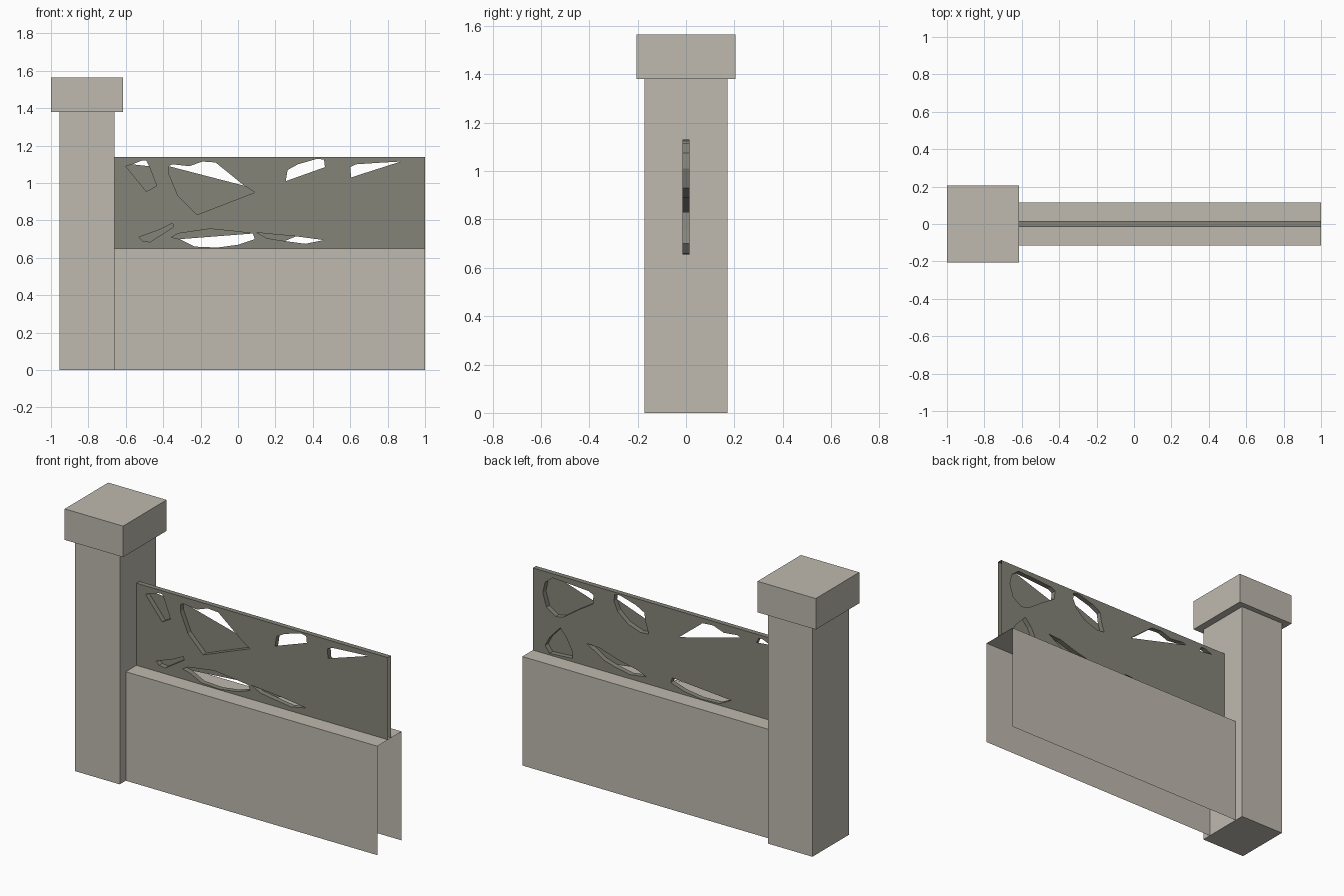
import bpy, bmesh

if "Cube" in bpy.data.objects:
    bpy.data.objects.remove(bpy.data.objects["Cube"])


def material(name, rgb):
    m = bpy.data.materials.new(name)
    m.diffuse_color = (*rgb, 1)
    m.use_nodes = True
    m.node_tree.nodes["Principled BSDF"].inputs["Base Color"].default_value = m.diffuse_color
    return m


STONE = material("light_stone", (0.52, 0.49, 0.43))
METAL = material("dark_grey_panel", (0.235, 0.23, 0.19))


def make(name, bm, mat):
    me = bpy.data.meshes.new(name)
    bm.to_mesh(me)
    bm.free()
    me.materials.append(mat)
    ob = bpy.data.objects.new(name, me)
    bpy.context.collection.objects.link(ob)


def box(name, x0, x1, hy, z0, z1, mat, skip=()):
    """Box symmetric in y; faces pointing along a skipped direction are left out."""
    bm = bmesh.new()
    bmesh.ops.create_cube(bm, size=1)
    for v in bm.verts:
        v.co = (x1 if v.co.x > 0 else x0, hy if v.co.y > 0 else -hy,
                z1 if v.co.z > 0 else z0)
    bm.normal_update()
    drop = [f for f in bm.faces
            if any(f.normal.dot(d) > 0.9 for d in skip)]
    bmesh.ops.delete(bm, geom=drop, context='FACES')
    make(name, bm, mat)


# Pillar, its cap and the low wall (open underneath and at both ends)
box("pillar", -0.955, -0.66, 0.172, 0, 1.38, STONE)
box("pillar_cap", -1, -0.615, 0.205, 1.38, 1.565, STONE)
box("low_wall", -0.66, 1, 0.115, 0, 0.65, STONE,
    skip=((0, 0, -1), (1, 0, 0), (-1, 0, 0)))

# Openings of the screen: outline, then the (start, count) run of points
# that is actually open in the front sheet and in the back sheet
holes = []


def hole(front, back, *pts):
    holes.append((front, back, pts))


hole((0, 7), (0, 4), (-.565, 1.10), (-.515, 1.12), (-.49, 1.12), (-.475, 1.09),
     (-.435, .985), (-.49, .955), (-.60, 1.09))
hole((0, 10), (0, 6), (-.37, 1.09), (-.35, 1.10), (-.26, 1.09), (-.19, 1.115),
     (-.12, 1.11), (.035, .985), (.09, .95), (-.22, .83), (-.32, .93), (-.37, 1.05))
hole((0, 6), (0, 10), (.255, 1.01), (.265, 1.07), (.32, 1.10), (.425, 1.13),
     (.46, 1.125), (.465, 1.085), (.44, 1.03), (.375, .975), (.29, .945), (.235, .95))
hole((0, 5), (0, 11), (.605, 1.03), (.60, 1.085), (.63, 1.10), (.78, 1.11),
     (.87, 1.115), (.92, 1.075), (.935, 1.01), (.91, .93), (.85, .89), (.80, .90), (.70, .97))
hole((0, 6), None, (-.53, .71), (-.42, .75), (-.35, .785), (-.345, .765),
     (-.47, .685), (-.51, .69))
hole((0, 10), (0, 6), (.08, .73), (.09, .70), (0, .67), (-.11, .655), (-.23, .66),
     (-.31, .70), (-.355, .71), (-.32, .73), (-.15, .755), (0, .74))
hole((5, 7), (0, 8), (.31, .715), (.43, .74), (.56, .78), (.645, .785), (.53, .715),
     (.46, .695), (.36, .675), (.25, .69), (.155, .705), (.10, .735), (.20, .725))
hole(None, (0, 7), (.82, .83), (.78, .785), (.74, .71), (.74, .67), (.89, .66),
     (.92, .70), (.89, .755))

HALF, TOP, BOTTOM, LEFT, RIGHT = 0.015, 1.14, 0.65, -0.66, 1.0


def loop(bm, pts, y):
    vs = [bm.verts.new((x, y, z)) for x, z in pts]
    return [bm.edges.new((a, b)) for a, b in zip(vs, vs[1:] + vs[:1])]


def sheet(name, y, side):
    """Flat sheet with its openings left out."""
    bm = bmesh.new()
    edges = loop(bm, [(LEFT, BOTTOM), (RIGHT, BOTTOM), (RIGHT, TOP), (LEFT, TOP)], y)
    for h in holes:
        if h[side]:
            start, count = h[side]
            pts = h[2]
            edges += loop(bm, [pts[(start + i) % len(pts)] for i in range(count)], y)
    bmesh.ops.triangle_fill(bm, use_beauty=True, use_dissolve=False,
                            edges=edges, normal=(0, 1 if y > 0 else -1, 0))
    bm.normal_update()
    for f in bm.faces:
        if f.normal.y * y < 0:
            f.normal_flip()
    make(name, bm, METAL)


sheet("screen_front_sheet", -HALF, 0)
sheet("screen_back_sheet", HALF, 1)

# Top strip and the inner rims of the openings, facing into each opening
bm = bmesh.new()


def strip(a, b):
    bm.faces.new([bm.verts.new((x, y, z)) for (x, z), y in
                  ((a, -HALF), (b, -HALF), (b, HALF), (a, HALF))])


strip((LEFT, TOP), (RIGHT, TOP))
for _, _, pts in holes:
    ring = list(zip(pts, pts[1:] + pts[:1]))
    if sum(a[0] * b[1] - b[0] * a[1] for a, b in ring) < 0:
        ring = [(b, a) for a, b in ring]
    for a, b in ring:
        strip(a, b)
bmesh.ops.remove_doubles(bm, verts=bm.verts, dist=1e-5)
make("screen_top_and_rims", bm, METAL)
